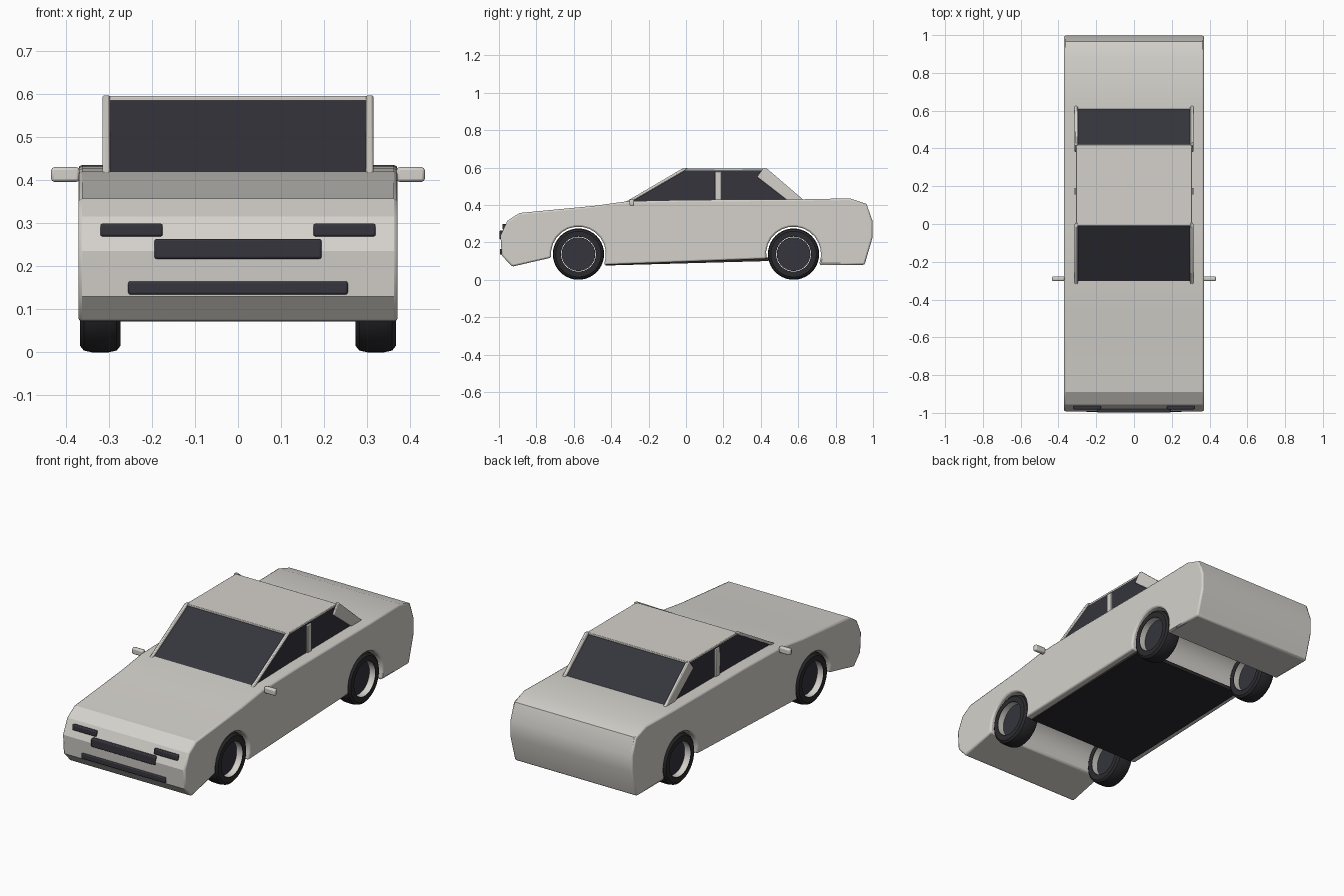
import bpy, bmesh, math
from mathutils import Vector

cube = bpy.data.objects.get("Cube")
if cube:
    bpy.data.objects.remove(cube, do_unlink=True)


def material(name, rgb):
    m = bpy.data.materials.new(name)
    m.use_nodes = True
    m.diffuse_color = (*rgb, 1)
    m.node_tree.nodes["Principled BSDF"].inputs["Base Color"].default_value = (*rgb, 1)
    return m


paint = material("light_grey_paint", (0.66, 0.64, 0.60))
dark = material("dark_glass", (0.035, 0.035, 0.046))
rubber = material("black_rubber", (0.024, 0.024, 0.028))


def finish(bm, name, mat, bevel=0.0, segments=2):
    bmesh.ops.recalc_face_normals(bm, faces=bm.faces)
    me = bpy.data.meshes.new(name)
    bm.to_mesh(me)
    bm.free()
    me.materials.append(mat)
    ob = bpy.data.objects.new(name, me)
    bpy.context.scene.collection.objects.link(ob)
    if bevel:
        mod = ob.modifiers.new("soft_edges", "BEVEL")
        mod.width, mod.segments, mod.limit_method = bevel, segments, "ANGLE"
        mod.angle_limit = math.radians(60)
    bpy.ops.object.select_all(action="DESELECT")
    bpy.context.view_layer.objects.active = ob
    ob.select_set(True)
    bpy.ops.object.shade_smooth_by_angle(angle=math.radians(25))
    return ob


def side_profile(name, pts, x0, x1, mat, bevel=0.0):
    """Extrude a (y, z) outline across the car from x0 to x1."""
    bm = bmesh.new()
    face = bm.faces.new([bm.verts.new((x0, y, z)) for y, z in pts])
    ext = bmesh.ops.extrude_face_region(bm, geom=[face])
    moved = [v for v in ext["geom"] if isinstance(v, bmesh.types.BMVert)]
    bmesh.ops.translate(bm, verts=moved, vec=(x1 - x0, 0, 0))
    return finish(bm, name, mat, bevel)


def box(name, lo, hi, mat, bevel=0.0):
    (x0, y0, z0), (x1, y1, z1) = lo, hi
    return side_profile(name, [(y0, z0), (y1, z0), (y1, z1), (y0, z1)], x0, x1, mat, bevel)


def lathe(name, pts, centre, mat, closed=True, steps=40):
    """Spin a (radius, x) outline about the axle."""
    bm = bmesh.new()
    verts = [bm.verts.new((x, 0, r)) for r, x in pts]
    loop = verts + verts[:1] if closed else verts
    edges = [bm.edges.new(pair) for pair in zip(loop, loop[1:])]
    bmesh.ops.spin(bm, geom=verts + edges, cent=(0, 0, 0), axis=(1, 0, 0),
                   angle=math.tau, steps=steps, use_duplicate=False)
    bmesh.ops.remove_doubles(bm, verts=bm.verts, dist=0.0005)
    bmesh.ops.translate(bm, verts=bm.verts, vec=centre)
    return finish(bm, name, mat)


def arch(cy, cz, r, z_start, z_end, n=14):
    """Wheel arch points running from the rear foot to the front foot."""
    a0 = math.asin((z_start - cz) / r)
    a1 = math.pi - math.asin((z_end - cz) / r)
    return [(cy + r * math.cos(a0 + (a1 - a0) * i / n),
             cz + r * math.sin(a0 + (a1 - a0) * i / n)) for i in range(n + 1)]


AXLES = {"front": -0.575, "rear": 0.575}
WHEEL_R = 0.137

# Lower body with both wheel arches
outline = [(-0.93, 0.07), (-0.985, 0.13), (-0.992, 0.235), (-0.955, 0.315), (-0.89, 0.357),
           (-0.49, 0.395), (-0.31, 0.42), (0, 0.427), (0.62, 0.43), (0.875, 0.435),
           (0.965, 0.405), (0.997, 0.315), (0.997, 0.225), (0.955, 0.08), (0.72, 0.08)]
outline += arch(AXLES["rear"], WHEEL_R, 0.147, 0.085, 0.112)
outline += arch(AXLES["front"], WHEEL_R, 0.147, 0.08, 0.118)
side_profile("body", outline, -0.371, 0.371, paint, bevel=0.014)

# Underside floor
side_profile("floor", [(-0.43, 0.076), (0.44, 0.1), (0.44, 0.12), (-0.43, 0.1)],
             -0.335, 0.335, rubber)

# Cabin glass and roof
side_profile("cabin_glass", [(-0.32, 0.41), (-0.012, 0.585), (0.42, 0.585), (0.62, 0.42)],
             -0.307, 0.307, dark)
box("roof", (-0.307, -0.01, 0.583), (0.307, 0.42, 0.595), paint, bevel=0.003)

# Pillars and mirrors on both sides
for side, s in (("left", 1), ("right", -1)):
    side_profile(side + "_front_pillar",
                 [(-0.325, 0.415), (-0.015, 0.597), (0.01, 0.597), (-0.02, 0.575), (-0.295, 0.415)],
                 s * 0.297, s * 0.315, paint, bevel=0.005)
    side_profile(side + "_rear_pillar",
                 [(0.38, 0.55), (0.415, 0.597), (0.43, 0.597), (0.63, 0.425), (0.54, 0.425)],
                 s * 0.297, s * 0.315, paint, bevel=0.005)
    box(side + "_centre_pillar", (s * 0.297, 0.155, 0.42), (s * 0.315, 0.19, 0.578), paint, 0.003)
    box(side + "_mirror", (s * 0.368, -0.302, 0.396), (s * 0.434, -0.277, 0.43), paint, 0.007)
    box(side + "_headlight", (s * 0.175, -0.982, 0.269), (s * 0.32, -0.962, 0.299), dark, 0.005)

# Grille and lower intake
box("grille", (-0.194, -0.998, 0.217), (0.194, -0.95, 0.263), dark, 0.005)
box("lower_intake", (-0.255, -0.995, 0.134), (0.255, -0.965, 0.165), dark, 0.005)

# Wheels: open tyre, pale rim barrel, recessed hub disc
for axle, y in AXLES.items():
    for side, s in (("left", 1), ("right", -1)):
        tag = axle + "_" + side
        centre = Vector((s * 0.32, y, WHEEL_R))
        lathe(tag + "_tyre", [(0.093, -0.047), (0.122, -0.047), (0.133, -0.038), (0.137, -0.02),
                              (0.137, 0.02), (0.133, 0.038), (0.122, 0.047), (0.093, 0.047)],
              centre, rubber)
        lathe(tag + "_rim", [(0.092, -0.045), (0.092, 0.045)], centre, paint, closed=False)
        lathe(tag + "_hub", [(0, -0.012), (0.09, -0.012), (0.09, 0.012), (0, 0.012)],
              centre, dark, closed=False)
